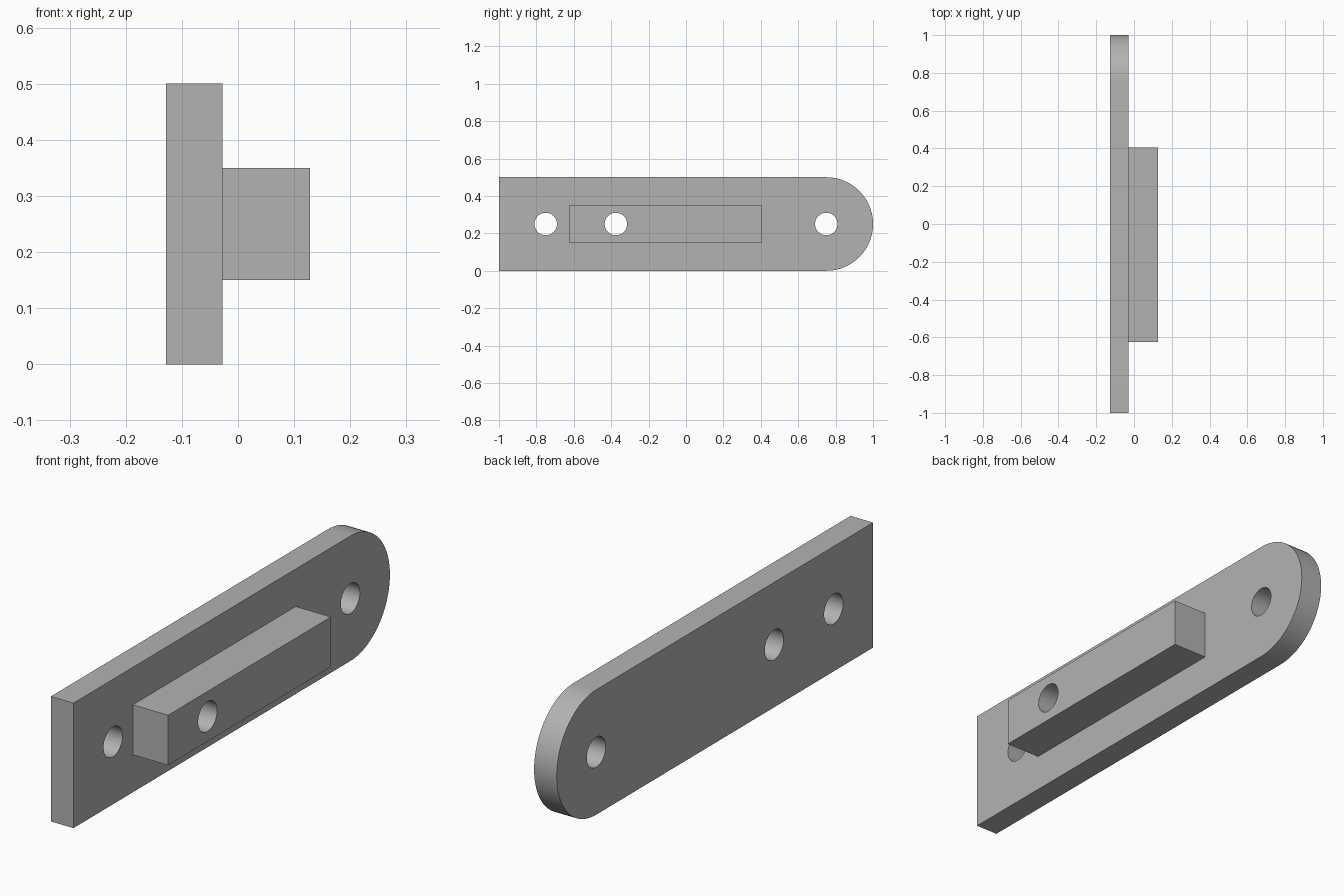
import bpy, bmesh, math
from math import pi, sin, cos

default_cube = bpy.data.objects.get("Cube")
if default_cube:
    bpy.data.objects.remove(default_cube, do_unlink=True)

# Single grey material
grey = bpy.data.materials.new("plain grey")
grey.use_nodes = True
colour = (0.45, 0.45, 0.45, 1)
grey.diffuse_color = colour
grey.node_tree.nodes["Principled BSDF"].inputs["Base Color"].default_value = colour

MID = 0.25          # height of the centre line
HOLE_RADIUS = 0.06


def extrude_profile(name, points, x0, x1):
    """Solid made from a (y, z) outline, extruded along x."""
    bm = bmesh.new()
    face = bm.faces.new([bm.verts.new((x0, y, z)) for y, z in points])
    result = bmesh.ops.extrude_face_region(bm, geom=[face])
    moved = [v for v in result["geom"] if isinstance(v, bmesh.types.BMVert)]
    bmesh.ops.translate(bm, verts=moved, vec=(x1 - x0, 0, 0))
    bmesh.ops.recalc_face_normals(bm, faces=bm.faces)
    mesh = bpy.data.meshes.new(name)
    bm.to_mesh(mesh)
    bm.free()
    mesh.materials.append(grey)
    obj = bpy.data.objects.new(name, mesh)
    bpy.context.collection.objects.link(obj)
    return obj


def arc(y, radius, start, end, steps):
    return [(y + radius * cos(start + (end - start) * i / steps),
             MID + radius * sin(start + (end - start) * i / steps))
            for i in range(steps + 1)]


def drill(obj, y):
    """Cut a round hole right through a part along x."""
    cutter = extrude_profile("hole_cutter", arc(y, HOLE_RADIUS, 0, 2 * pi, 48)[:-1], -0.3, 0.3)
    cutter.hide_render = True
    mod = obj.modifiers.new("hole", 'BOOLEAN')
    mod.operation = 'DIFFERENCE'
    mod.solver = 'EXACT'
    mod.object = cutter
    bpy.context.view_layer.objects.active = obj
    bpy.ops.object.modifier_apply(modifier=mod.name)
    bpy.data.objects.remove(cutter, do_unlink=True)


# Plate with one rounded end
outline = [(-1, 2 * MID), (-1, 0)] + arc(0.75, MID, -pi / 2, pi / 2, 48)
plate = extrude_profile("back_plate", outline, -0.128, -0.028)
for hole_y in (-0.75, -0.375, 0.75):
    drill(plate, hole_y)

# Raised bar on the plate, sharing the middle hole
bar_outline = [(-0.625, 0.15), (0.405, 0.15), (0.405, 0.35), (-0.625, 0.35)]
bar = extrude_profile("raised_bar", bar_outline, -0.028, 0.128)
drill(bar, -0.375)

# Smooth the curved walls, keep the edges sharp
for obj in (plate, bar):
    bpy.ops.object.select_all(action='DESELECT')
    obj.select_set(True)
    bpy.context.view_layer.objects.active = obj
    bpy.ops.object.shade_smooth_by_angle(angle=math.radians(30))
